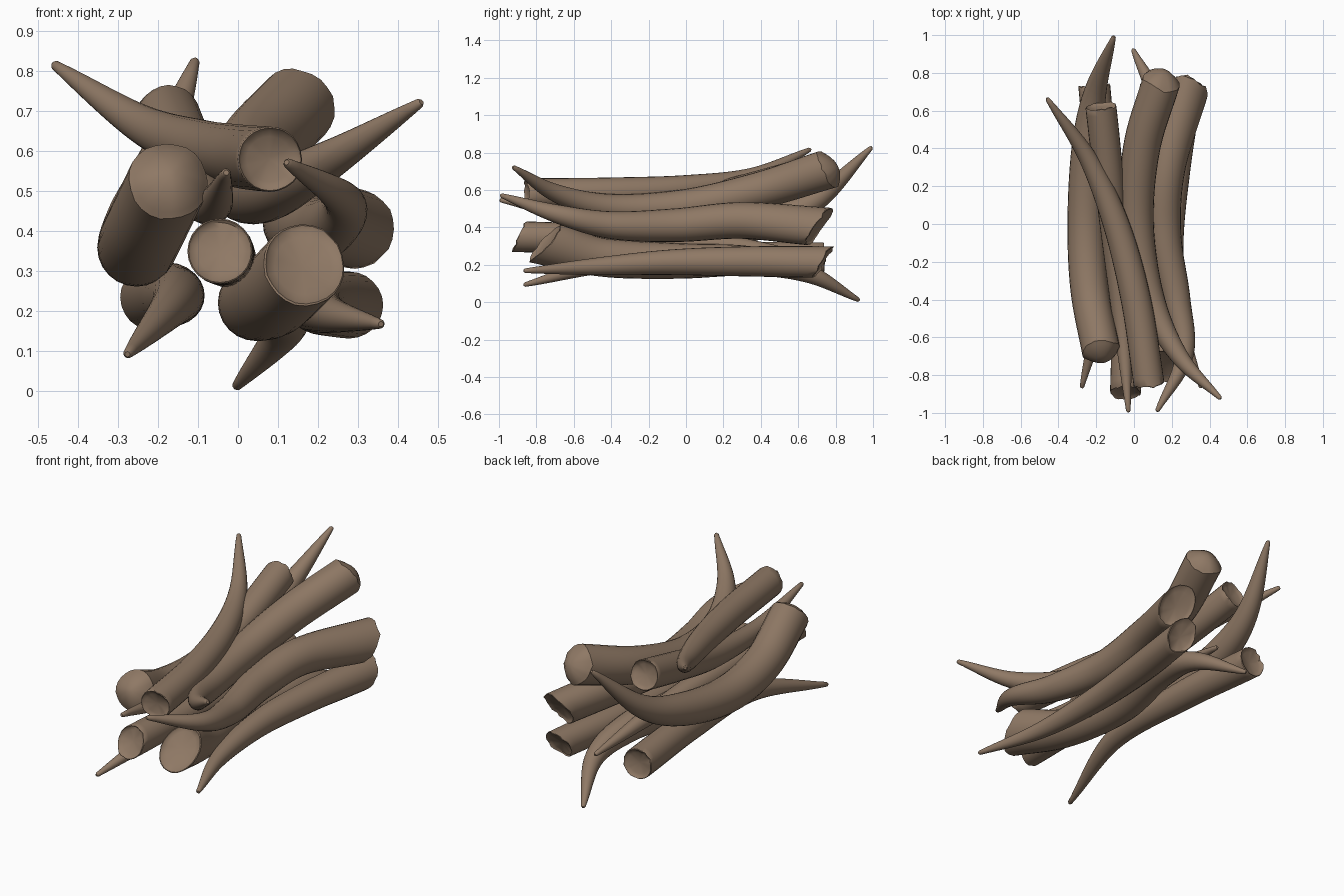
import bpy, bmesh, math, random
from mathutils import Vector

if "Cube" in bpy.data.objects:
    bpy.data.objects.remove(bpy.data.objects["Cube"])

random.seed(4)
SIDES, RINGS = 24, 44

horn = bpy.data.materials.new("brown_horn")
horn.diffuse_color = (0.275, 0.19, 0.13, 1)
horn.use_nodes = True
horn.node_tree.nodes["Principled BSDF"].inputs["Base Color"].default_value = horn.diffuse_color


def spline(pts, t):
    """Catmull-Rom point on the path, t from 0 to 1."""
    p = [Vector(q) for q in pts]
    p = [2 * p[0] - p[1]] + p + [2 * p[-1] - p[-2]]
    n = len(pts) - 1
    i = min(int(t * n), n - 1)
    u = t * n - i
    a, b, c, d = p[i:i + 4]
    return 0.5 * (2 * b + (c - a) * u + (2 * a - 5 * b + 4 * c - d) * u * u
                  + (3 * b - a - 3 * c + d) * u ** 3)


def tusk(name, pts, radius, power=2.4, tilt=0.0, dome=-0.02):
    """Tapered curved tusk: blunt broken base at the first point, tip at the last."""
    bm = bmesh.new()
    phase = random.uniform(0, 6.28)
    chips = [0.006 * math.sin(3 * k * math.tau / SIDES + phase) + random.uniform(-0.006, 0.006)
             for k in range(SIDES)]
    rings = []

    def add_ring(t, scale, push):
        c = spline(pts, t)
        tan = (spline(pts, min(t + 0.01, 1)) - spline(pts, max(t - 0.01, 0))).normalized()
        side = tan.cross(Vector((0, 0, 1))).normalized()
        up = side.cross(tan)
        r = radius * (1 - t ** power) * 0.93 + 0.012
        r *= scale
        fade = max(0, 1 - t / 0.2)
        ring = []
        for k in range(SIDES):
            a = k * math.tau / SIDES
            off = (side * math.cos(a) + up * math.sin(a)) * r
            v = c + off - tan * push
            v.y += tilt * off.z * fade
            if t < 0.01:
                v += tan * chips[k] * scale ** 3
            ring.append(bm.verts.new(v))
        rings.append(ring)

    # base cap, domed outward or hollowed, then a small bevelled rim
    for s in (0.1, 0.4, 0.7, 0.88):
        add_ring(0, s, dome * (1 - s * s))
    add_ring(0, 0.96, 0.004)
    # shaft
    for i in range(RINGS + 1):
        add_ring(i / RINGS, 1, 0)
    # rounded tip
    add_ring(1, 0.55, -0.008)
    for r0, r1 in zip(rings, rings[1:]):
        for k in range(SIDES):
            j = (k + 1) % SIDES
            bm.faces.new((r0[k], r0[j], r1[j], r1[k]))
    bm.faces.new(rings[0])
    bm.faces.new(rings[-1])
    bmesh.ops.recalc_face_normals(bm, faces=bm.faces)
    me = bpy.data.meshes.new(name)
    bm.to_mesh(me)
    bm.free()
    me.materials.append(horn)
    ob = bpy.data.objects.new(name, me)
    bpy.context.collection.objects.link(ob)
    bpy.ops.object.select_all(action='DESELECT')
    ob.select_set(True)
    bpy.context.view_layer.objects.active = ob
    bpy.ops.object.shade_smooth_by_angle(angle=math.radians(40))


# tusks with the base at the front
tusk("left_large_tusk", [(-.175, -.67, .525), (-.235, -.35, .40), (-.255, 0, .36),
     (-.245, .4, .425), (-.205, .7, .55), (-.108, .988, .824)], .096, 3.4, .15, .06)
tusk("top_crossing_tusk", [(.08, -.85, .58), (.01, -.4, .587), (-.095, 0, .61),
     (-.245, .35, .67), (-.457, .66, .815)], .075, 2.5, -.1)
tusk("lower_large_tusk", [(.165, -.75, .315), (.09, -.45, .24), (.045, -.05, .22),
     (.10, .35, .22), (.115, .65, .155), (-.003, .92, .013)], .10, 2.4, .6)
tusk("lower_straight_tusk", [(-.045, -.89, .35), (-.03, -.35, .335), (.0, .25, .30),
     (.045, .74, .225)], .075, 2.0, .4)
# tusks with the base at the back
tusk("upper_large_tusk", [(.145, .755, .71), (.04, .4, .60), (.015, 0, .515),
     (.09, -.4, .505), (.24, -.7, .585), (.454, -.92, .72)], .095, 2.3, -.2, .06)
tusk("upper_left_tusk", [(-.175, .62, .685), (-.14, .3, .60), (-.10, -.1, .505),
     (-.06, -.55, .47), (-.03, -.988, .545)], .075)
tusk("right_wavy_tusk", [(.295, .71, .405), (.175, .3, .437), (.16, -.05, .412),
     (.225, -.4, .412), (.265, -.7, .475), (.125, -.985, .57)], .094, 2.4, .6)
tusk("lower_left_tusk", [(-.21, .73, .235), (-.165, .2, .24), (-.16, -.35, .22),
     (-.275, -.86, .094)], .078, 2.2)
tusk("lower_right_tusk", [(.28, .73, .215), (.22, .3, .218), (.195, -.1, .213),
     (.235, -.5, .19), (.355, -.86, .168)], .077, 2.1, .6)
